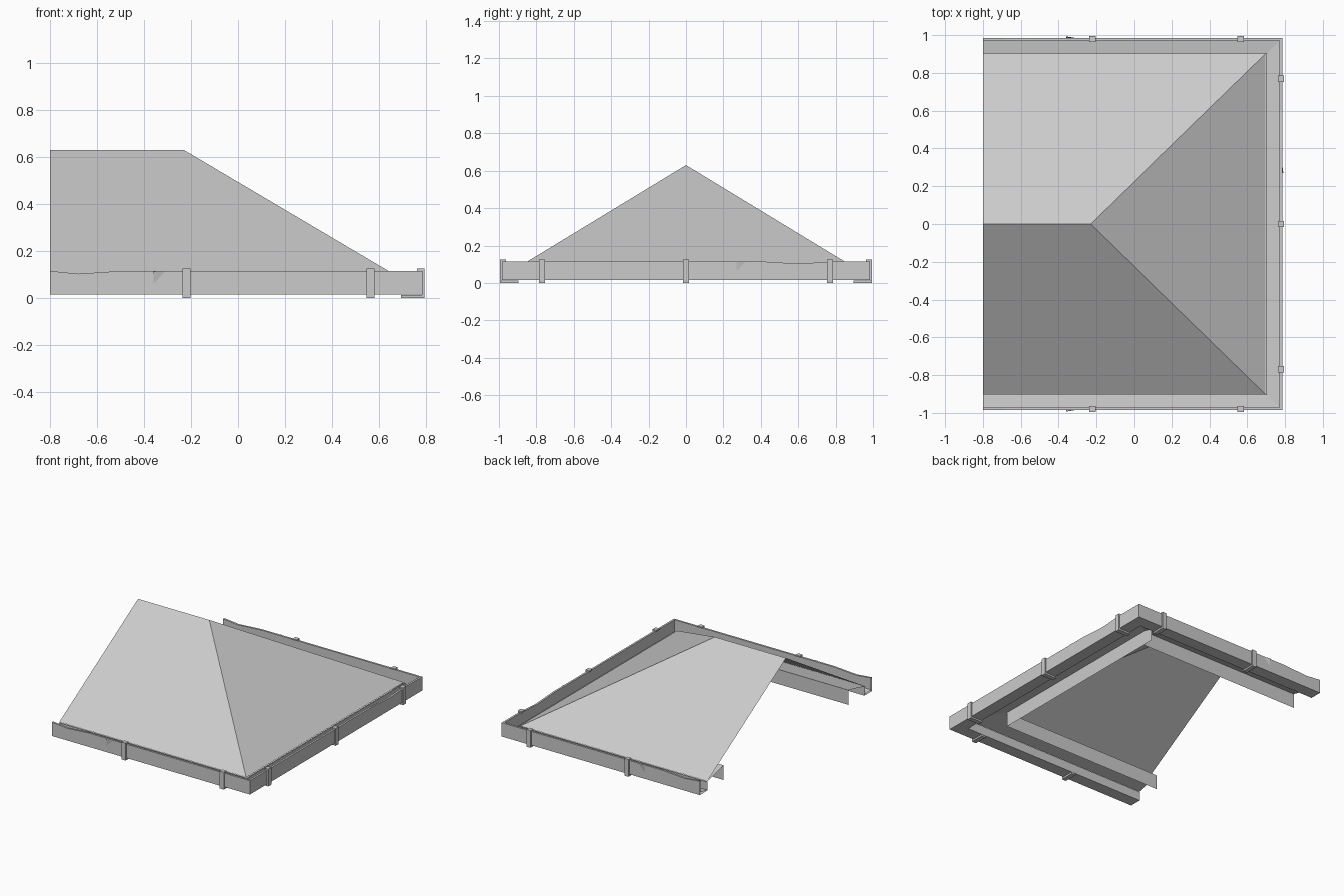
import bpy

if "Cube" in bpy.data.objects:
    bpy.data.objects.remove(bpy.data.objects["Cube"])

X0, X1, Y1 = -0.80, 0.785, 0.985   # open end, outer gutter faces


def make(name, verts, faces):
    me = bpy.data.meshes.new(name)
    me.from_pydata(verts, [], faces)
    me.update()
    ob = bpy.data.objects.new(name, me)
    bpy.context.collection.objects.link(ob)
    return ob


# U-shaped path round three sides: x, y, inward direction, dip of the top edge
half = [(X0, -Y1, 0, 1, 0), (-0.68, -Y1, 0, 1, .012), (-0.5, -Y1, 0, 1, 0), (X1, -Y1, -1, 1, 0)]
east = [(X1, .4, -1, 0, 0), (X1, .6, -1, 0, .012), (X1, .8, -1, 0, 0)]
path = half + east + [(x, -y, dx, -dy, s) for x, y, dx, dy, s in reversed(half)]


def sweep(name, profile, closed):
    """Profile of (inward distance, z) swept along the mitred path."""
    n = len(profile)
    verts = [(x + dx * d, y + dy * d, z - (s if z > .11 and d < .05 else 0))
             for x, y, dx, dy, s in path for d, z in profile]
    faces = []
    for i in range(len(path) - 1):
        for j in range(n if closed else n - 1):
            k = (j + 1) % n
            faces.append((i * n + j, (i + 1) * n + j, (i + 1) * n + k, i * n + k))
    return make(name, verts, faces)


# Hipped roof skin
make("hip_roof",
     [(X0, -.9, .083), (.695, -.9, .083), (.695, .9, .083), (X0, .9, .083),
      (X0, 0, .63), (-.23, 0, .63)],
     [(0, 1, 5, 4), (1, 2, 5), (2, 3, 4, 5)])

# Gutter channel, soffit and wall strip below the roof
sweep("gutter", [(0, .115), (0, .015), (.088, .015), (.088, .08), (.08, .08),
                 (.08, .022), (.014, .03), (.014, .115)], True)
sweep("soffit", [(.088, .083), (.273, .126)], False)
sweep("wall_strip", [(.273, .126), (.273, .02)], False)


# Straps wrapped round the gutter: C-shaped section extruded to the strap width
def bracket(px, py, ox, oy):
    w = .017
    prof = [(-.022, .125), (.009, .125), (.009, 0), (-.09, 0), (-.09, .012),
            (-.002, .012), (-.002, .115), (-.022, .115)]
    n = len(prof)
    verts = [(px + ox * d - oy * t, py + oy * d + ox * t, z)
             for t in (-w, w) for d, z in prof]
    faces = [(j, (j + 1) % n, n + (j + 1) % n, n + j) for j in range(n)]
    faces += [tuple(reversed(range(n))), tuple(range(n, 2 * n))]
    make("gutter_bracket", verts, faces)


for side in (-1, 1):
    for x in (-.22, .565):
        bracket(x, side * Y1, 0, side)
for y in (-.77, 0, .77):
    bracket(X1, y, 1, 0)

# Small bent tears in the gutter face
for side in (-1, 1):
    y = side * Y1
    make("gutter_tear", [(-.36, y + side * .008, .113), (-.36, y, .06), (-.31, y, .114)], [(0, 1, 2)])
make("gutter_tear", [(X1 + .006, .27, .113), (X1, .27, .065), (X1, .32, .114)], [(0, 1, 2)])
